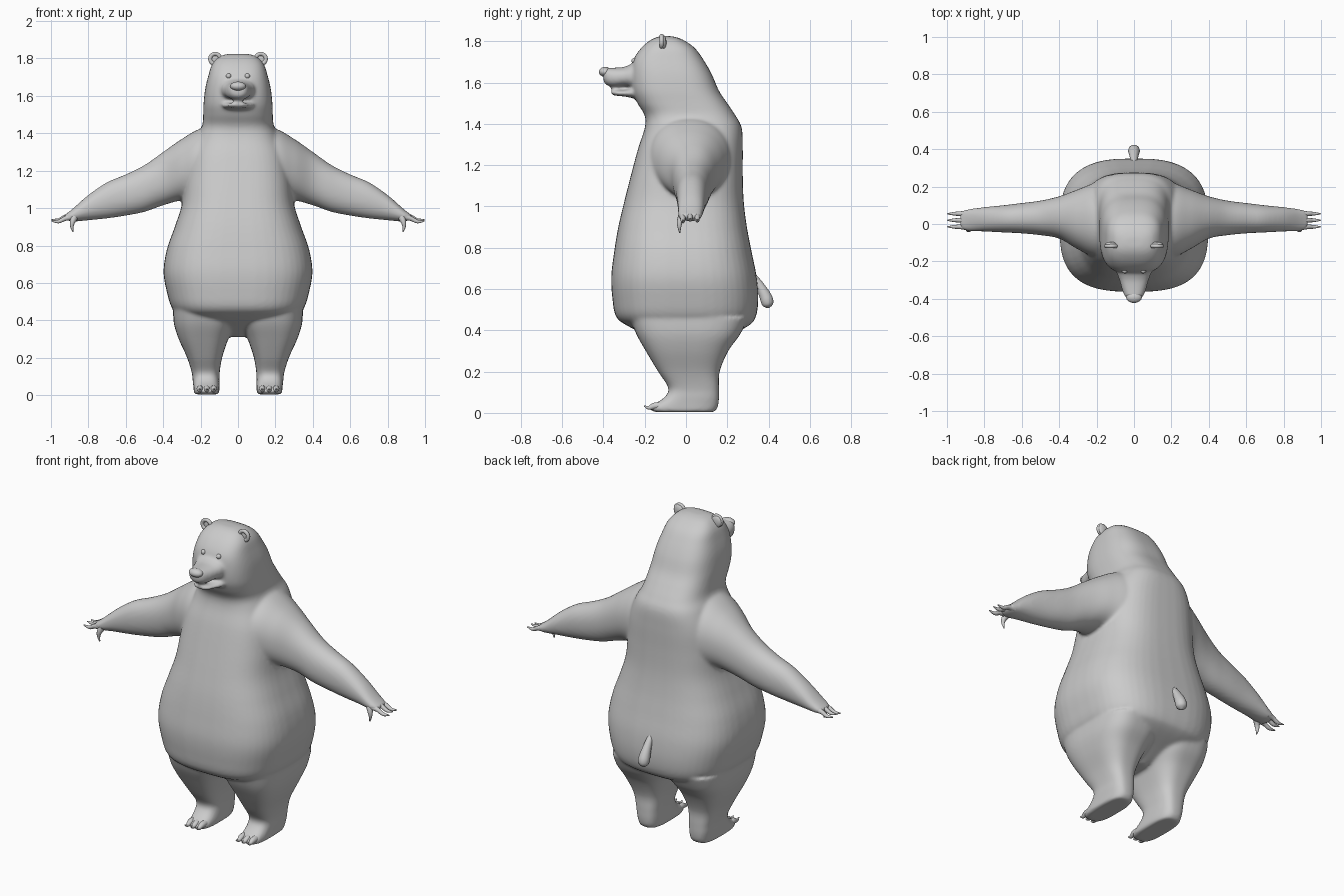
import bpy, bmesh, math
from mathutils import Vector

if "Cube" in bpy.data.objects:
    bpy.data.objects.remove(bpy.data.objects["Cube"])


def spline(p, steps):
    """Catmull-Rom interpolation through rows of numbers."""
    rows = [Vector(r) for r in p]
    out = []
    for i in range(len(rows) - 1):
        a, b = rows[max(i - 1, 0)], rows[i]
        c, d = rows[i + 1], rows[min(i + 2, len(rows) - 1)]
        for k in range(steps):
            t = k / steps
            out.append(0.5 * (2 * b + (c - a) * t + (2 * a - 5 * b + 4 * c - d) * t * t
                              + (3 * b - a - 3 * c + d) * t ** 3))
    return out + [rows[-1]]


def loft(bm, axis, rows, n=2.5, side=1, seg=48):
    """Rounded-box sections; a row is (position, a_min, a_max, b_min, b_max)."""
    rings = []
    for t, a0, a1, b0, b1 in spline(rows, 6):
        ring = []
        for k in range(seg):
            ang = 2 * math.pi * k / seg
            c, s = math.cos(ang), math.sin(ang)
            a = (a0 + a1) / 2 + (a1 - a0) / 2 * math.copysign(abs(c) ** (2 / n), c)
            b = (b0 + b1) / 2 + (b1 - b0) / 2 * math.copysign(abs(s) ** (2 / n), s)
            co = {'z': (a, b, t), 'x': (t, a, b), 'y': (a, t, b)}[axis]
            ring.append(bm.verts.new((co[0] * side, co[1], co[2])))
        rings.append(ring)
    for r, q in zip(rings, rings[1:]):
        for k in range(seg):
            j = (k + 1) % seg
            bm.faces.new((r[k], r[j], q[j], q[k]))
    bm.faces.new(rings[0][::-1])
    bm.faces.new(rings[-1])


def tube(name, pts):
    """Tapered round tube through (x, y, z, radius) points."""
    cu = bpy.data.curves.new(name, 'CURVE')
    cu.dimensions = '3D'
    cu.bevel_depth = 1
    cu.bevel_resolution = 3
    cu.use_fill_caps = True
    path = spline(pts, 5)
    sp = cu.splines.new('POLY')
    sp.points.add(len(path) - 1)
    for p, (x, y, z, r) in zip(sp.points, path):
        p.co, p.radius = (x, y, z, 1), max(r, 0.001)
    sp.use_smooth = True
    ob = bpy.data.objects.new(name, cu)
    bpy.context.collection.objects.link(ob)
    bpy.ops.object.select_all(action='DESELECT')
    ob.select_set(True)
    bpy.context.view_layer.objects.active = ob
    bpy.ops.object.convert(target='MESH')
    bpy.ops.object.shade_smooth()


def ball(name, loc, scale, rot=(0, 0, 0)):
    bpy.ops.mesh.primitive_uv_sphere_add(segments=24, ring_count=14, radius=1, location=loc, rotation=rot)
    ob = bpy.context.object
    ob.name, ob.scale = name, scale
    bpy.ops.object.shade_smooth()


def sym(rows):
    """Expand (z, half_width, y_front, y_back) to loft rows."""
    return [(t, -h, h, f, b) for t, h, f, b in rows]


bm = bmesh.new()

# torso, neck and head
loft(bm, 'z', sym([
    (.31, .03, -.06, .08), (.36, .15, -.16, .18), (.42, .30, -.28, .30), (.465, .352, -.338, .338),
    (.55, .380, -.356, .350), (.66, .398, -.362, .342), (.78, .380, -.348, .318),
    (.90, .338, -.328, .295), (1.02, .30, -.30, .28), (1.15, .285, -.267, .275),
    (1.28, .265, -.232, .275), (1.38, .222, -.20, .270), (1.44, .192, -.20, .24),
    (1.50, .186, -.235, .20), (1.56, .184, -.260, .16), (1.64, .175, -.266, .125),
    (1.71, .158, -.255, .085), (1.77, .138, -.215, .04), (1.81, .10, -.165, -.02),
    (1.825, .05, -.125, -.07)]), n=2.9)

# muzzle and lower jaw
loft(bm, 'y', [(-.40, -.032, .032, 1.605, 1.668), (-.385, -.05, .05, 1.588, 1.672),
               (-.35, -.064, .064, 1.578, 1.672), (-.30, -.078, .078, 1.582, 1.676),
               (-.26, -.092, .092, 1.575, 1.69), (-.18, -.11, .11, 1.56, 1.70)], n=2.3)
loft(bm, 'y', [(-.365, -.025, .025, 1.548, 1.56), (-.345, -.05, .05, 1.537, 1.563),
               (-.30, -.068, .068, 1.533, 1.564), (-.26, -.085, .085, 1.525, 1.575),
               (-.18, -.10, .10, 1.51, 1.59)], n=2.3)

for s in (1, -1):
    # arms
    loft(bm, 'x', [(.08, -.17, .22, 1.02, 1.44), (.20, -.18, .22, 1.025, 1.425),
                   (.30, -.135, .185, 1.04, 1.37), (.40, -.078, .148, 1.015, 1.30),
                   (.50, -.06, .125, .98, 1.23), (.60, -.05, .112, .96, 1.18),
                   (.70, -.045, .10, .945, 1.138), (.80, -.04, .09, .935, 1.07),
                   (.88, -.038, .08, .928, 1.0), (.915, -.03, .072, .936, .972),
                   (.928, -.015, .055, .945, .964)], n=2.2, side=s)
    # legs with feet
    loft(bm, 'z', [(.004, .105, .232, -.15, .135), (.02, .10, .236, -.178, .15),
                   (.042, .099, .238, -.155, .157), (.075, .099, .242, -.105, .16),
                   (.12, .098, .247, -.085, .16), (.20, .085, .272, -.135, .163),
                   (.30, .052, .317, -.195, .205), (.38, .02, .342, -.24, .262),
                   (.46, .01, .348, -.27, .30)], n=3, side=s)

# fuse all flesh parts into one smooth skin
bmesh.ops.recalc_face_normals(bm, faces=bm.faces)
me = bpy.data.meshes.new("body")
bm.to_mesh(me)
bm.free()
body = bpy.data.objects.new("body", me)
bpy.context.collection.objects.link(body)
rm = body.modifiers.new("fuse", 'REMESH')
rm.mode, rm.voxel_size, rm.use_smooth_shade = 'VOXEL', 0.009, True
sm = body.modifiers.new("soften", 'SMOOTH')
sm.factor, sm.iterations = 0.5, 8

# nose
ball("nose", (0, -.392, 1.652), (.042, .03, .024))

for s in (1, -1):
    # eyes
    ball("eye", (s * .05, -.25, 1.706), (.014, .014, .014))
    # ears with raised rim
    ball("ear", (s * .122, -.108, 1.793), (.032, .013, .036), (0, s * .4, 0))
    rim = [(s * (.122 + .027 * math.cos(a)), -.118, 1.798 + .027 * math.sin(a), .011)
           for a in [math.radians(-80 + 30 * k) for k in range(10)]]
    tube("ear_rim", rim)
    # finger claws and thumb claw
    for y, dz in ((.055, 0), (.02, .004), (-.015, -.004)):
        tube("finger_claw", [(s * .885, y, .955, .020), (s * .925, y, .948 + dz, .013),
                             (s * .96, y, .932 + dz, .010), (s * .998, y, .936 + dz, .003)])
    tube("thumb_claw", [(s * .875, -.02, .95, .020), (s * .885, -.03, .925, .014),
                        (s * .888, -.032, .90, .009), (s * .882, -.03, .872, .003)])
    # toe claws
    for x in (.13, .167, .204):
        tube("toe_claw", [(s * x, -.11, .035, .018), (s * x, -.15, .034, .017),
                          (s * x, -.18, .025, .010), (s * x, -.203, .034, .003)])

# tail
tube("tail", [(0, .32, .67, .016), (0, .355, .62, .022), (0, .38, .575, .029),
              (0, .392, .545, .032), (0, .396, .522, .026), (0, .398, .508, .006)])
